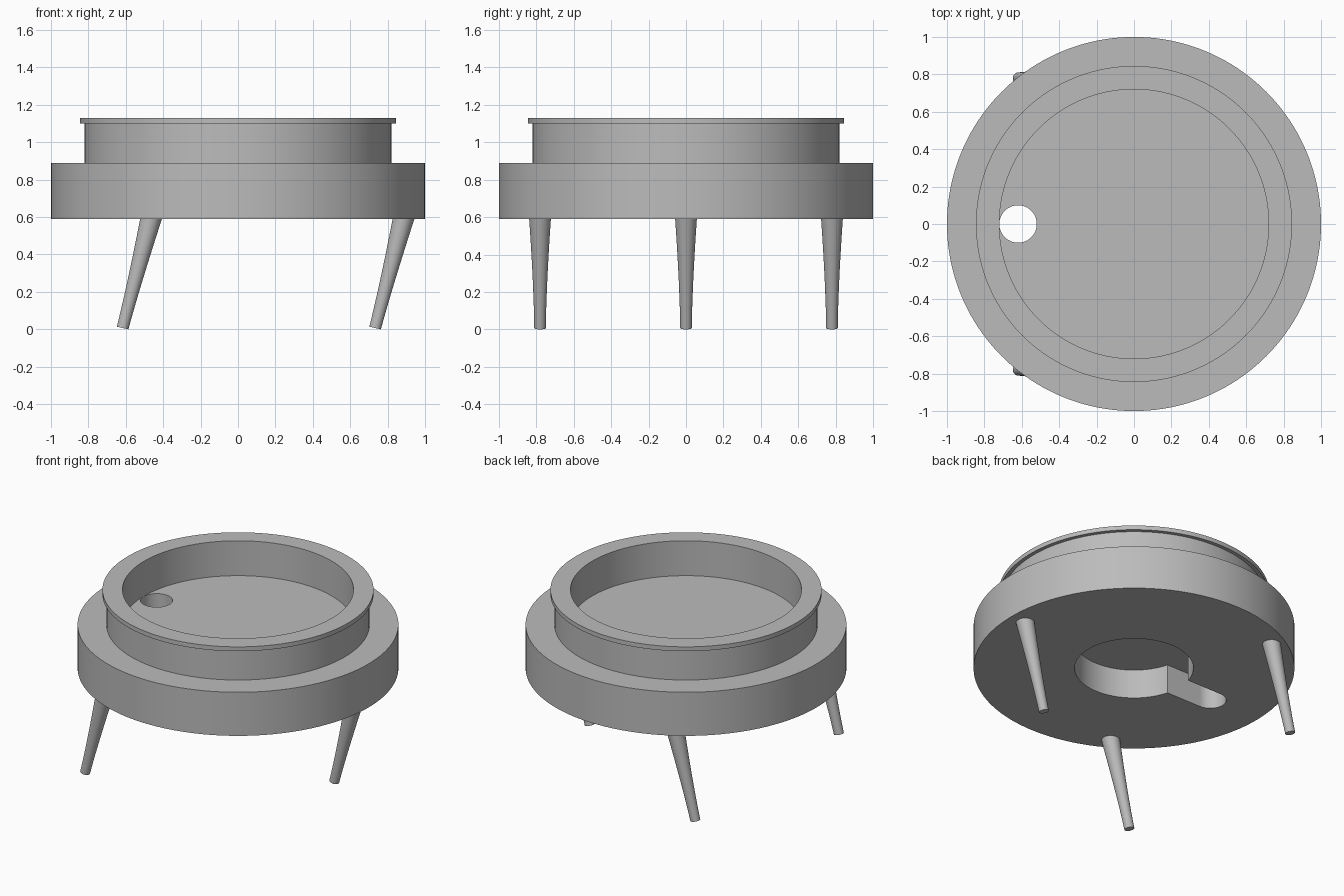
import bpy
import bmesh
import math
from mathutils import Vector

cube = bpy.data.objects.get("Cube")
if cube:
    bpy.data.objects.remove(cube, do_unlink=True)

grey = bpy.data.materials.new("plain_grey")
grey.use_nodes = True
GREY = (0.5, 0.5, 0.5, 1)
grey.diffuse_color = GREY
grey.node_tree.nodes["Principled BSDF"].inputs["Base Color"].default_value = GREY

BASE_LOW, BASE_TOP = 0.59, 0.89


def finish(name, bm):
    """Turn a bmesh into a named, grey object."""
    bmesh.ops.recalc_face_normals(bm, faces=bm.faces[:])
    mesh = bpy.data.meshes.new(name)
    bm.to_mesh(mesh)
    bm.free()
    mesh.materials.append(grey)
    obj = bpy.data.objects.new(name, mesh)
    bpy.context.collection.objects.link(obj)
    return obj


def circle(radius, n, start=0.0, sweep=math.tau):
    return [Vector((radius * math.cos(start + sweep * i / n),
                    radius * math.sin(start + sweep * i / n), 0)) for i in range(n)]


def prism(name, outline, low, high):
    bm = bmesh.new()
    face = bm.faces.new([bm.verts.new((p.x, p.y, low)) for p in outline])
    top = bmesh.ops.extrude_face_region(bm, geom=[face])["geom"]
    moved = [v for v in top if isinstance(v, bmesh.types.BMVert)]
    bmesh.ops.translate(bm, verts=moved, vec=(0, 0, high - low))
    return finish(name, bm)


def loft(name, rings, closed=False):
    """Skin successive rings of points; cap the ends unless closed."""
    bm = bmesh.new()
    loops = [[bm.verts.new(p) for p in ring] for ring in rings]
    pairs = list(zip(loops, loops[1:]))
    if closed:
        pairs.append((loops[-1], loops[0]))
    else:
        bm.faces.new(loops[0])
        bm.faces.new(loops[-1])
    for a, b in pairs:
        for i in range(len(a)):
            j = (i + 1) % len(a)
            bm.faces.new((a[i], a[j], b[j], b[i]))
    return finish(name, bm)


def cut(obj, cutter):
    mod = obj.modifiers.new("cut", 'BOOLEAN')
    mod.operation, mod.solver, mod.object = 'DIFFERENCE', 'EXACT', cutter
    bpy.context.view_layer.objects.active = obj
    bpy.ops.object.modifier_apply(modifier=mod.name)
    bpy.data.objects.remove(cutter, do_unlink=True)


# Base disc with a keyhole-shaped pocket underneath and a through hole
base = prism("base_disc", circle(1, 160), BASE_LOW, BASE_TOP)
hole_x, hole_r, pocket_r = -0.62, 0.1, 0.37
gap = math.asin(hole_r / pocket_r)
arc = circle(pocket_r, 80, math.pi + gap, math.tau - 2 * gap)
arc.append(Vector((pocket_r * math.cos(math.pi - gap), hole_r, 0)))
keyhole = arc + [Vector((hole_x, hole_r, 0)), Vector((hole_x, -hole_r, 0))]
cut(base, prism("pocket_cutter", keyhole, 0.4, 0.79))
hole = [p + Vector((hole_x, 0, 0)) for p in circle(hole_r, 64)]
cut(base, prism("hole_cutter", hole, 0.3, 1.2))

# Raised collar with a thin flange at the top
profile = [(0.72, BASE_TOP), (0.82, BASE_TOP), (0.82, 1.1),
           (0.845, 1.1), (0.845, 1.13), (0.72, 1.13)]
collar = loft("collar", [[p + Vector((0, 0, z)) for p in circle(r, 160)]
                         for r, z in profile], closed=True)


# Tapered legs, all leaning the same way
def leg(name, foot_x, y):
    foot = Vector((foot_x, y, 0.007))
    top = Vector((foot_x + 0.152, y, BASE_LOW))
    rings, steps = [], 12
    for i in range(steps + 1):
        t = i / steps
        radius = 0.031 + 0.027 * t ** 1.5
        tilt = 0.23 * (1 - t)
        rings.append([foot.lerp(top, t) + Vector((p.x, p.y, -p.x * tilt))
                      for p in circle(radius, 32)])
    return loft(name, rings)


legs = [leg("left_leg", 0.733, 0),
        leg("right_front_leg", -0.617, -0.78),
        leg("right_back_leg", -0.617, 0.78)]

# Smooth round walls, crisp edges
bpy.ops.object.select_all(action='DESELECT')
for obj in [base, collar] + legs:
    obj.select_set(True)
bpy.context.view_layer.objects.active = base
bpy.ops.object.shade_smooth_by_angle(angle=math.radians(30))
